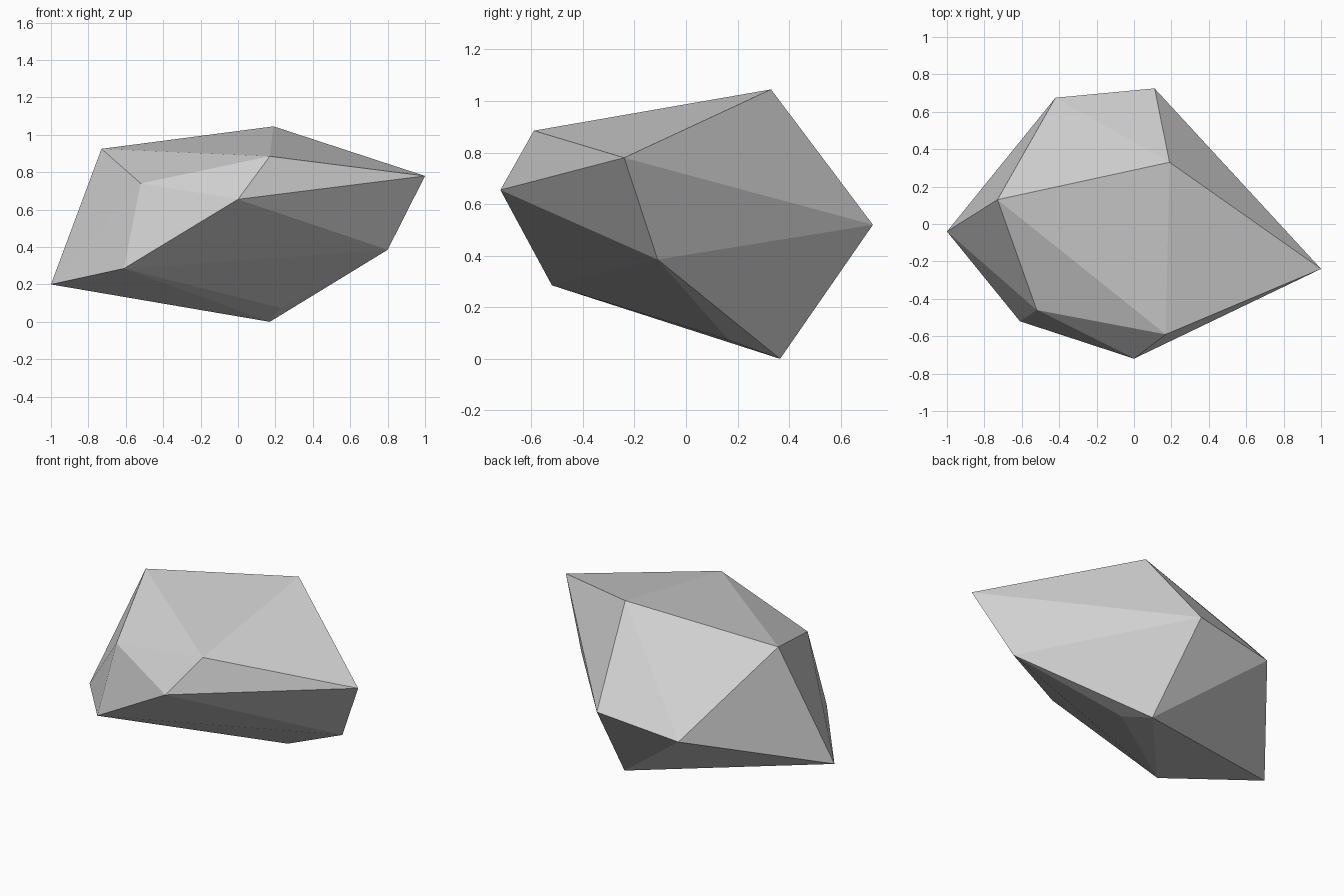
import bpy
import bmesh

cube = bpy.data.objects.get("Cube")
if cube:
    bpy.data.objects.remove(cube, do_unlink=True)

# Plain grey stone colour
stone = bpy.data.materials.new("stone_grey")
stone.use_nodes = True
grey = (0.64, 0.64, 0.64, 1)
stone.diffuse_color = grey
stone.node_tree.nodes["Principled BSDF"].inputs["Base Color"].default_value = grey

# Corners of the boulder, grouped by height
crown = [(-0.73, 0.13, 0.925), (0.19, 0.33, 1.045), (0.17, -0.59, 0.885),
         (-0.52, -0.46, 0.74), (1, -0.24, 0.78)]
girdle = [(0, -0.72, 0.655), (0.11, 0.725, 0.52), (-0.42, 0.675, 0.455),
          (0.8, -0.11, 0.385)]
base = [(-1, -0.04, 0.2), (-0.61, -0.52, 0.285), (0.17, 0.365, 0),
        (0.23, 0.165, 0.073)]

# Wrap the corners in flat facets
bm = bmesh.new()
for corner in crown + girdle + base:
    bm.verts.new(corner)
bmesh.ops.convex_hull(bm, input=bm.verts[:])
bmesh.ops.recalc_face_normals(bm, faces=bm.faces[:])

mesh = bpy.data.meshes.new("boulder")
bm.to_mesh(mesh)
bm.free()
mesh.materials.append(stone)
boulder = bpy.data.objects.new("boulder", mesh)
bpy.context.collection.objects.link(boulder)
